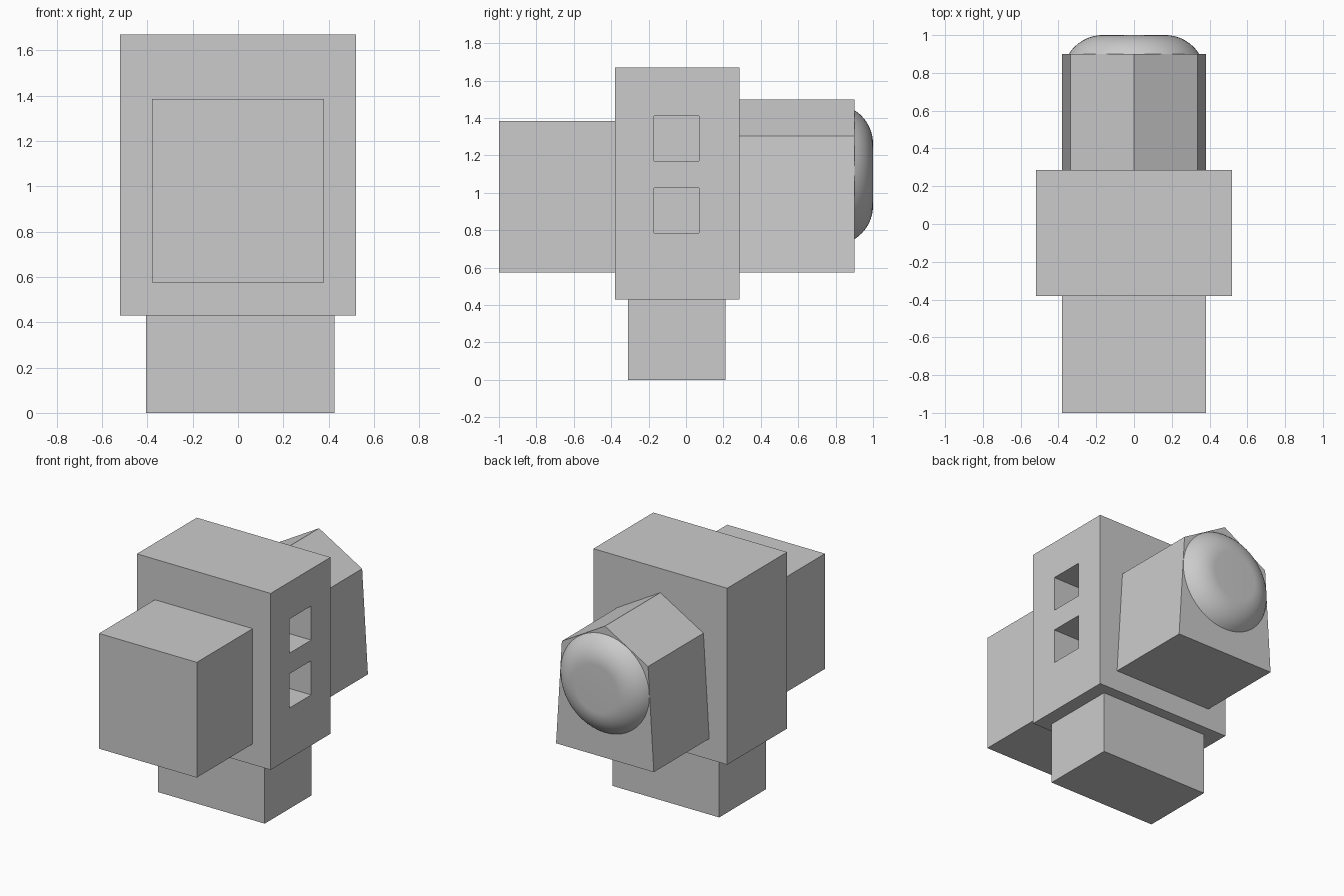
import bpy, bmesh, math
from mathutils import Vector

default = bpy.data.objects.get("Cube")
if default:
    bpy.data.objects.remove(default, do_unlink=True)

# Single plain grey
grey = bpy.data.materials.new("plain_grey")
grey.use_nodes = True
color = (0.6, 0.6, 0.6, 1.0)
grey.diffuse_color = color
grey.node_tree.nodes["Principled BSDF"].inputs["Base Color"].default_value = color


def finish(name, bm):
    bmesh.ops.recalc_face_normals(bm, faces=bm.faces)
    mesh = bpy.data.meshes.new(name)
    bm.to_mesh(mesh)
    bm.free()
    mesh.materials.append(grey)
    obj = bpy.data.objects.new(name, mesh)
    bpy.context.collection.objects.link(obj)
    return obj


def box(name, low, high):
    low, high = Vector(low), Vector(high)
    bm = bmesh.new()
    bmesh.ops.create_cube(bm, size=1)
    bmesh.ops.scale(bm, vec=high - low, verts=bm.verts)
    bmesh.ops.translate(bm, vec=(low + high) / 2, verts=bm.verts)
    return finish(name, bm)


def prism(name, profile, y0, y1):
    bm = bmesh.new()
    face = bm.faces.new([bm.verts.new((x, y0, z)) for x, z in profile])
    result = bmesh.ops.extrude_face_region(bm, geom=[face], use_keep_orig=True)
    moved = [v for v in result["geom"] if isinstance(v, bmesh.types.BMVert)]
    bmesh.ops.translate(bm, vec=(0, y1 - y0, 0), verts=moved)
    return finish(name, bm)


# Central block, front block and foot
body = box("body", (-0.52, -0.38, 0.43), (0.52, 0.285, 1.67))
box("front_block", (-0.38, -1.0, 0.575), (0.38, -0.38, 1.385))
box("foot", (-0.405, -0.31, 0.0), (0.425, 0.21, 0.43))

# Two square pockets in the left side of the body
for bottom in (0.785, 1.17):
    cutter = box("pocket_cutter", (0.2, -0.17, bottom), (0.6, 0.07, bottom + 0.24))
    cutter.hide_render = True
    cut = body.modifiers.new("pocket", "BOOLEAN")
    cut.operation = "DIFFERENCE"
    cut.solver = "EXACT"
    cut.object = cutter
    bpy.context.view_layer.objects.active = body
    bpy.ops.object.modifier_apply(modifier=cut.name)
    bpy.data.objects.remove(cutter, do_unlink=True)

# Gabled rear housing with slightly tapering walls
prism("rear_housing",
      [(-0.38, 0.575), (0.38, 0.575), (0.335, 1.305), (0, 1.5), (-0.335, 1.305)],
      0.285, 0.9)

# Rounded button on the rear: flat centre with an arc rim, spun about y
flat, radius, height = 0.165, 0.212, 0.1
sweep = math.acos(1 - height / radius)
center = Vector((0, 1.0 - radius, 1.097))
bm = bmesh.new()
points = [Vector((0, 1.0, center.z))]
for i in range(13):
    a = sweep * i / 12
    points.append(center + Vector((flat + radius * math.sin(a), radius * math.cos(a), 0)))
points.append(Vector((0, 0.9, center.z)))
verts = [bm.verts.new(p) for p in points]
edges = [bm.edges.new(pair) for pair in zip(verts, verts[1:])]
bmesh.ops.spin(bm, geom=verts + edges, cent=center, axis=(0, 1, 0),
               angle=math.tau, steps=64, use_merge=True)
bmesh.ops.remove_doubles(bm, verts=bm.verts, dist=0.0001)
button = finish("rear_button", bm)
bpy.ops.object.select_all(action="DESELECT")
button.select_set(True)
bpy.context.view_layer.objects.active = button
bpy.ops.object.shade_smooth_by_angle(angle=math.radians(30))
